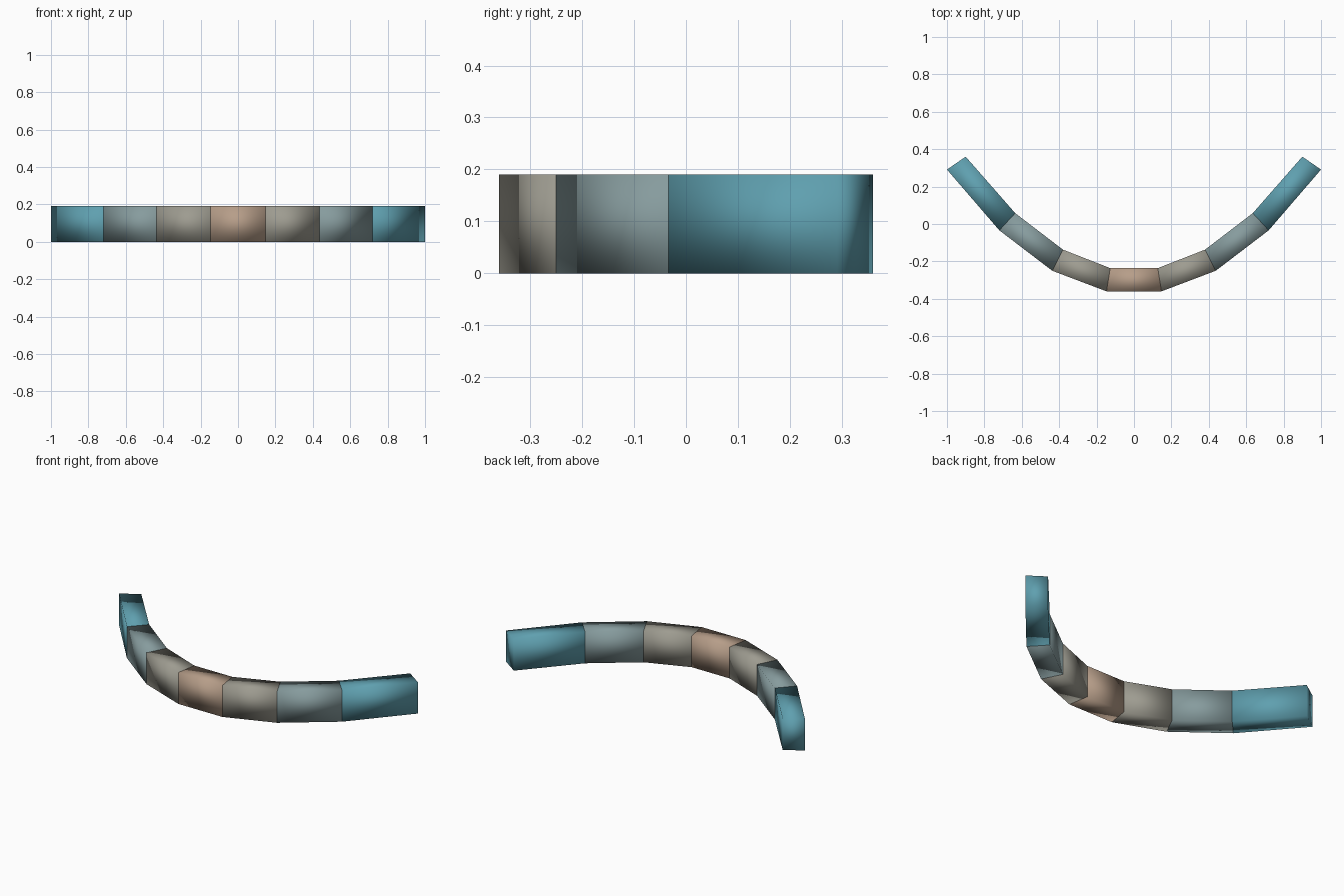
import bpy, bmesh

if "Cube" in bpy.data.objects:
    bpy.data.objects.remove(bpy.data.objects["Cube"])

HEIGHT = 0.19
# Joint lines from the middle to the right tip: (outer xy, inner xy)
JOINTS = [((0.147, -0.36), (0.127, -0.236)),
          ((0.437, -0.25), (0.38, -0.137)),
          ((0.72, -0.034), (0.635, 0.058)),
          ((1.0, 0.291), (0.9, 0.36))]


def material(name, rgb):
    m = bpy.data.materials.new(name)
    m.diffuse_color = (*rgb, 1)
    m.use_nodes = True
    m.node_tree.nodes["Principled BSDF"].inputs["Base Color"].default_value = m.diffuse_color
    return m


MATS = [material("tan", (0.47, 0.34, 0.25)),
        material("warm_grey", (0.34, 0.33, 0.28)),
        material("blue_grey", (0.24, 0.33, 0.34)),
        material("teal", (0.115, 0.35, 0.43))]


def segment(name, start, end, mat):
    """Closed wedge-shaped block between two joint lines."""
    outline = [start[0], end[0], end[1], start[1]]
    bm = bmesh.new()
    base = bm.faces.new([bm.verts.new((x, y, 0)) for x, y in outline])
    ext = bmesh.ops.extrude_face_region(bm, geom=[base], use_keep_orig=True)
    top = [g for g in ext["geom"] if isinstance(g, bmesh.types.BMVert)]
    bmesh.ops.translate(bm, verts=top, vec=(0, 0, HEIGHT))
    bmesh.ops.recalc_face_normals(bm, faces=bm.faces)
    for f in bm.faces:
        f.smooth = True
    me = bpy.data.meshes.new(name)
    bm.to_mesh(me)
    bm.free()
    me.materials.append(mat)
    ob = bpy.data.objects.new(name, me)
    bpy.context.collection.objects.link(ob)


def mirrored(joint):
    return tuple((-x, y) for x, y in joint)


# Middle block, then matching blocks out to both tips
segment("middle_segment", mirrored(JOINTS[0]), JOINTS[0], MATS[0])
for i, part in enumerate(("inner", "outer", "tip")):
    a, b = JOINTS[i], JOINTS[i + 1]
    segment(f"right_{part}_segment", a, b, MATS[i + 1])
    segment(f"left_{part}_segment", mirrored(b), mirrored(a), MATS[i + 1])
